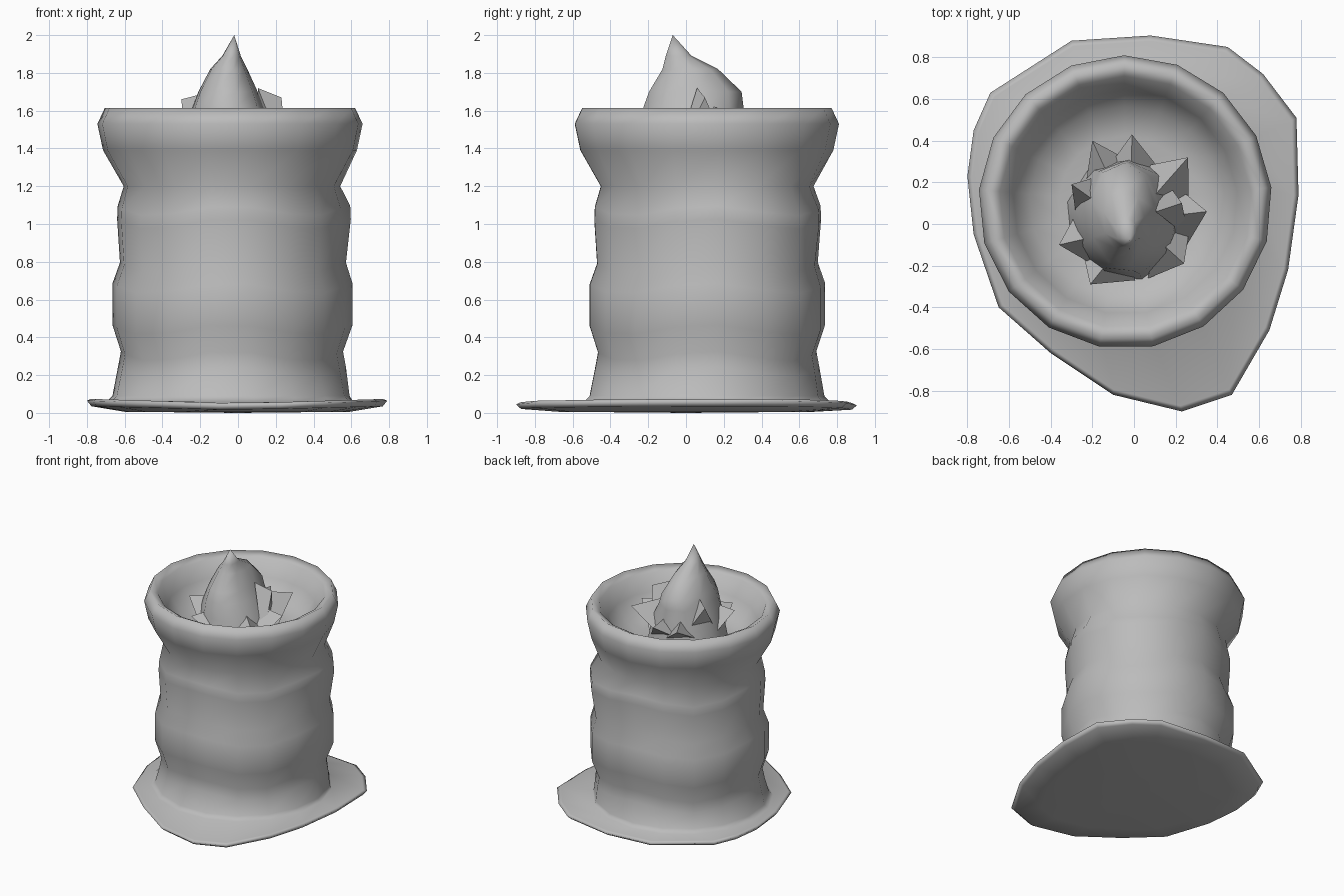
import bpy, bmesh, math

old = bpy.data.objects.get("Cube")
if old:
    bpy.data.objects.remove(old, do_unlink=True)

wax = bpy.data.materials.new("grey_wax")
wax.use_nodes = True
GREY = (0.5, 0.5, 0.5, 1)
wax.diffuse_color = GREY
bsdf = wax.node_tree.nodes["Principled BSDF"]
bsdf.inputs["Base Color"].default_value = GREY
bsdf.inputs["Roughness"].default_value = 0.8


def finish(name, bm, angle):
    """Turn a bmesh into a shaded object."""
    bmesh.ops.recalc_face_normals(bm, faces=bm.faces)
    mesh = bpy.data.meshes.new(name)
    bm.to_mesh(mesh)
    bm.free()
    obj = bpy.data.objects.new(name, mesh)
    bpy.context.collection.objects.link(obj)
    mesh.materials.append(wax)
    bpy.ops.object.select_all(action="DESELECT")
    obj.select_set(True)
    bpy.context.view_layer.objects.active = obj
    bpy.ops.object.shade_smooth_by_angle(angle=math.radians(angle))


def loft(name, rings, start, end, angle):
    """Skin equal-sized rings and close both ends on a point."""
    bm = bmesh.new()
    loops = [[bm.verts.new(p) for p in ring] for ring in rings]
    n = len(loops[0])
    for a, b in zip(loops, loops[1:]):
        for i in range(n):
            j = (i + 1) % n
            bm.faces.new((a[i], a[j], b[j], b[i]))
    for loop, point in ((loops[0], start), (loops[-1], end)):
        tip = bm.verts.new(point)
        for i in range(n):
            bm.faces.new((loop[i], loop[(i + 1) % n], tip))
    finish(name, bm, angle)


def ellipse(cx, cy, rx, ry, z, n, wave=0.0, bulge=0.0):
    """Ring with an optional wavy height and a bulge on the back left."""
    ring = []
    for i in range(n):
        a = math.tau * i / n + 0.1
        out = bulge * max(0, math.cos(a - 0.65)) ** 4
        ring.append((cx + (rx + out) * math.cos(a), cy + (ry + out) * math.sin(a),
                     z + wave * math.cos(4 * a)))
    return ring


# Uneven spread of wax at the foot
outline = [(0.79, 0.14), (0.78, 0.51), (0.62, 0.72), (0.45, 0.85), (0.08, 0.905),
           (-0.3, 0.88), (-0.69, 0.63), (-0.77, 0.45), (-0.8, 0.23), (-0.77, -0.05),
           (-0.65, -0.4), (-0.4, -0.62), (-0.1, -0.82), (0.23, -0.9),
           (0.47, -0.82), (0.65, -0.51), (0.74, -0.22)]
foot_rings = [[(x * s, y * s, z + lift * abs(x)) for x, y in outline]
              for s, z, lift in ((0.75, 0.006, 0), (0.97, 0.015, 0.025),
                                 (1.0, 0.037, 0.035), (0.97, 0.05, 0.03))]

# Body with bulging bands, flared rim and hollow bowl: radius, height, bulge
CX, CY, SIDES = -0.042, 0.105, len(outline)
profile = [(0.655, 0.06, 0), (0.625, 0.09, 0.02), (0.595, 0.22, 0.04),
           (0.58, 0.3, 0.04), (0.625, 0.44, 0.05), (0.625, 0.66, 0.05),
           (0.585, 0.77, 0.06), (0.6, 1.0, 0.08), (0.597, 1.07, 0.08),
           (0.565, 1.2, 0.04), (0.675, 1.39, 0), (0.705, 1.53, 0),
           (0.665, 1.615, 0), (0.605, 1.585, 0), (0.54, 1.47, 0),
           (0.46, 1.35, 0), (0.32, 1.32, 0)]
body_rings = [ellipse(CX, CY, r, r, z, SIDES, 0.027 if 0.1 < z < 1.15 else 0, bulge)
              for r, z, bulge in profile]
loft("candle_body", foot_rings + body_rings, (0, 0, 0), (CX, CY, 1.32), 130)

# Pointed flame leaning forward
flame_rings = [ellipse(*r, 9) for r in (
    (-0.04, 0.03, 0.29, 0.31, 1.31),
    (-0.04, 0.03, 0.25, 0.28, 1.5),
    (-0.055, 0.035, 0.19, 0.27, 1.62),
    (-0.055, 0.045, 0.16, 0.25, 1.7),
    (-0.05, 0.02, 0.1, 0.15, 1.82),
    (-0.035, -0.04, 0.05, 0.07, 1.89))]
loft("flame", flame_rings, (-0.03, 0.01, 1.31), (-0.02, -0.07, 2.0), 50)

# Jagged shards around the flame
bm = bmesh.new()
for tip in ((0.26, 0.32, 1.58), (0.23, 0.1, 1.67), (0.35, 0.06, 1.52),
            (-0.01, 0.43, 1.52), (-0.36, -0.1, 1.55), (-0.21, -0.29, 1.5),
            (0.24, -0.19, 1.5), (-0.3, 0.19, 1.66), (-0.2, 0.4, 1.52)):
    a = math.atan2(tip[1], tip[0])

    def around(offset, radius, z):
        return (radius * math.cos(a + offset), radius * math.sin(a + offset), z)

    p, low_a, low_b, top = [bm.verts.new(v) for v in (
        tip, around(-0.65, 0.27, 1.33), around(0.65, 0.27, 1.36),
        around(0.1, 0.12, tip[2] + 0.05))]
    for face in ((p, low_a, low_b), (p, low_b, top), (p, top, low_a),
                 (low_a, top, low_b)):
        bm.faces.new(face)
finish("flame_shards", bm, 20)
